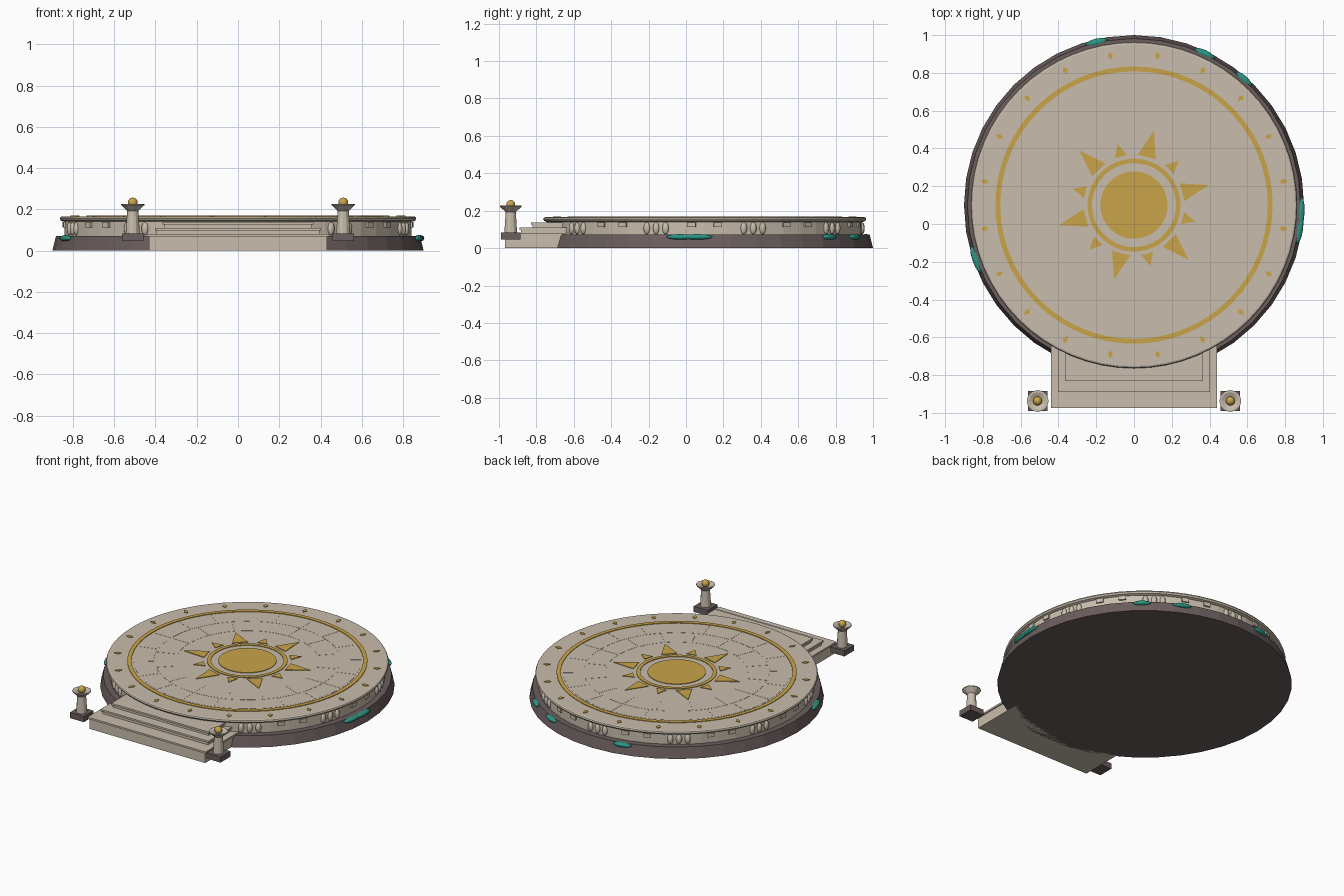
import bpy, bmesh, math
from mathutils import Matrix, Vector

if "Cube" in bpy.data.objects:
    bpy.data.objects.remove(bpy.data.objects["Cube"])

CY = 0.10          # centre of the round platform in y
TOP = 0.166        # height of the floor


def material(name, hexcode):
    rgb = [int(hexcode[i:i + 2], 16) / 255 for i in (0, 2, 4)]
    lin = [c / 12.92 if c <= 0.04045 else ((c + 0.055) / 1.055) ** 2.4 for c in rgb]
    m = bpy.data.materials.new(name)
    m.diffuse_color = (*lin, 1)
    m.use_nodes = True
    m.node_tree.nodes["Principled BSDF"].inputs["Base Color"].default_value = m.diffuse_color
    return m


STONE = material("pale_stone", "C9BEAD")
DARK = material("dark_stone", "6B5E5D")
GOLD = material("gold", "C9A449")
TEAL = material("teal_moss", "2A9484")


def finish(bm, name, mat, smooth=False):
    bmesh.ops.recalc_face_normals(bm, faces=bm.faces[:])
    me = bpy.data.meshes.new(name)
    bm.to_mesh(me)
    bm.free()
    me.materials.append(mat)
    for p in me.polygons:
        p.use_smooth = smooth
    ob = bpy.data.objects.new(name, me)
    bpy.context.collection.objects.link(ob)
    return ob


def lathe(name, profile, mat, sides, centre, smooth=False):
    """Closed solid turned from (radius, z) points, bottom to top."""
    bm = bmesh.new()
    rings = []
    for r, z in profile:
        rings.append([bm.verts.new((centre[0] + r * math.cos(2 * math.pi * i / sides),
                                    centre[1] + r * math.sin(2 * math.pi * i / sides), z))
                      for i in range(sides)])
    for a, b in zip(rings, rings[1:]):
        for i in range(sides):
            j = (i + 1) % sides
            bm.faces.new((a[i], a[j], b[j], b[i]))
    bm.faces.new(rings[0])
    bm.faces.new(rings[-1])
    return finish(bm, name, mat, smooth)


def add_box(bm, x0, x1, y0, y1, z0, z1):
    m = Matrix.Translation(((x0 + x1) / 2, (y0 + y1) / 2, (z0 + z1) / 2)) @ \
        Matrix.Diagonal((x1 - x0, y1 - y0, z1 - z0, 1))
    bmesh.ops.create_cube(bm, size=1, matrix=m)


def rim_matrix(deg, r, z):
    """Frame on the platform side: local x outward, local y along the rim."""
    return Matrix.Translation((0, CY, z)) @ Matrix.Rotation(math.radians(deg), 4, 'Z') @ \
        Matrix.Translation((r, 0, 0))


def add_plate(bm, polar, z0, z1):
    """Thin plate from (radius, degrees) corner points."""
    pts = [(r * math.cos(math.radians(a)), CY + r * math.sin(math.radians(a))) for r, a in polar]
    lo = [bm.verts.new((x, y, z0)) for x, y in pts]
    hi = [bm.verts.new((x, y, z1)) for x, y in pts]
    bm.faces.new(lo[::-1])
    bm.faces.new(hi)
    for i in range(len(pts)):
        j = (i + 1) % len(pts)
        bm.faces.new((lo[i], lo[j], hi[j], hi[i]))


def add_sector(bm, r0, r1, a0, a1, n, z0, z1):
    arc = [a0 + (a1 - a0) * i / n for i in range(n + 1)]
    add_plate(bm, [(r1, a) for a in arc] + [(r0, a) for a in reversed(arc)], z0, z1)


def ring(name, r0, r1, mat, z1):
    bm = bmesh.new()
    loops = [[bm.verts.new((r * math.cos(math.tau * i / 64), CY + r * math.sin(math.tau * i / 64), z))
              for i in range(64)] for r, z in ((r0, TOP - .002), (r1, TOP - .002), (r1, z1), (r0, z1))]
    for k in range(4):
        a, b = loops[k], loops[(k + 1) % 4]
        for i in range(64):
            j = (i + 1) % 64
            bm.faces.new((a[i], a[j], b[j], b[i]))
    return finish(bm, name, mat)


# Round platform: dark base, drum, rounded floor slab
lathe("base", [(.90, 0), (.882, .072)], DARK, 40, (0, CY))
lathe("drum", [(.842, .07), (.842, .148)], STONE, 48, (0, CY))
lathe("floor_slab", [(.845, .140), (.858, .145), (.864, .155), (.860, .163), (.852, TOP)],
      STONE, 64, (0, CY))

# Paving slabs with narrow joints
bm = bmesh.new()
for r0, r1, count in ((.435, .565, 16), (.571, .695, 20)):
    step = 360 / count
    for k in range(count):
        add_sector(bm, r0, r1, k * step + .25, (k + 1) * step - .25, 4, TOP - .002, TOP + .001)
finish(bm, "paving_slabs", STONE)

# Gold sun, rings, rays and diamonds
ZG = TOP + .004
lathe("sun_disc", [(.178, TOP - .002), (.178, ZG)], GOLD, 48, (0, CY))
ring("sun_ring", .222, .246, GOLD, ZG)
ring("outer_ring", .708, .734, GOLD, ZG)
bm = bmesh.new()
for k in range(6):
    for a, tip, half in ((15 + 60 * k, .41, 10.5), (45 + 60 * k, .335, 7)):
        add_plate(bm, [(.268, a - half), (tip, a), (.268, a + half)], TOP - .002, ZG)
finish(bm, "sun_rays", GOLD)
bm = bmesh.new()
for k in range(20):
    a = 9 + 18 * k
    add_plate(bm, [(.778, a), (.80, a - 1), (.822, a), (.80, a + 1)], TOP - .002, ZG)
finish(bm, "border_diamonds", GOLD)

# Carved drum frieze: groups of three ovals and pairs of blocks
ovals, blocks = bmesh.new(), bmesh.new()
for k in range(10):
    for d in (-3.6, 0, 3.6):
        bmesh.ops.create_uvsphere(ovals, u_segments=10, v_segments=8, radius=1,
                                  matrix=rim_matrix(18 + 36 * k + d, .842, .106) @
                                  Matrix.Diagonal((.014, .018, .032, 1)))
    for d in (-4.8, 4.8):
        bmesh.ops.create_cube(blocks, size=1, matrix=rim_matrix(36 * k + d, .842, .125) @
                              Matrix.Diagonal((.018, .045, .026, 1)))
finish(ovals, "frieze_ovals", STONE, True)
finish(blocks, "frieze_blocks", STONE)

# Moss patches on the base
bm = bmesh.new()
for a, half in ((103, .06), (65, .06), (49, .055), (-8.5, .075), (-2.5, .08), (199, .075)):
    bmesh.ops.create_uvsphere(bm, u_segments=12, v_segments=8, radius=1,
                              matrix=rim_matrix(a, .884, .06) @ Matrix.Diagonal((.02, half, .015, 1)))
finish(bm, "moss_patches", TEAL, True)

# Front steps, each a riser with an overhanging tread
bm = bmesh.new()
for w, front, z0, z1 in ((.44, -.975, 0, .08), (.403, -.89, .08, .11), (.365, -.83, .11, .138)):
    add_box(bm, -w + .008, w - .008, front + .008, -.60, z0, z1 - .012)
    add_box(bm, -w, w, front, -.60, z1 - .012, z1)
finish(bm, "front_steps", STONE)

# Lamp posts either side of the steps
for side, x in (("left", -.51), ("right", .51)):
    y = -.937
    bm = bmesh.new()
    add_box(bm, x - .052, x + .052, y - .052, y + .052, .046, .084)
    finish(bm, side + "_post_plinth", DARK)
    lathe(side + "_post_column", [(.034, .084), (.027, .195)], STONE, 12, (x, y))
    lathe(side + "_post_bowl", [(.026, .192), (.058, .222), (.058, .227), (.046, .227), (.02, .215)],
          STONE, 12, (x, y))
    bm = bmesh.new()
    bmesh.ops.create_uvsphere(bm, u_segments=12, v_segments=8, radius=.024,
                              matrix=Matrix.Translation((x, y, .233)))
    finish(bm, side + "_post_orb", GOLD, True)
